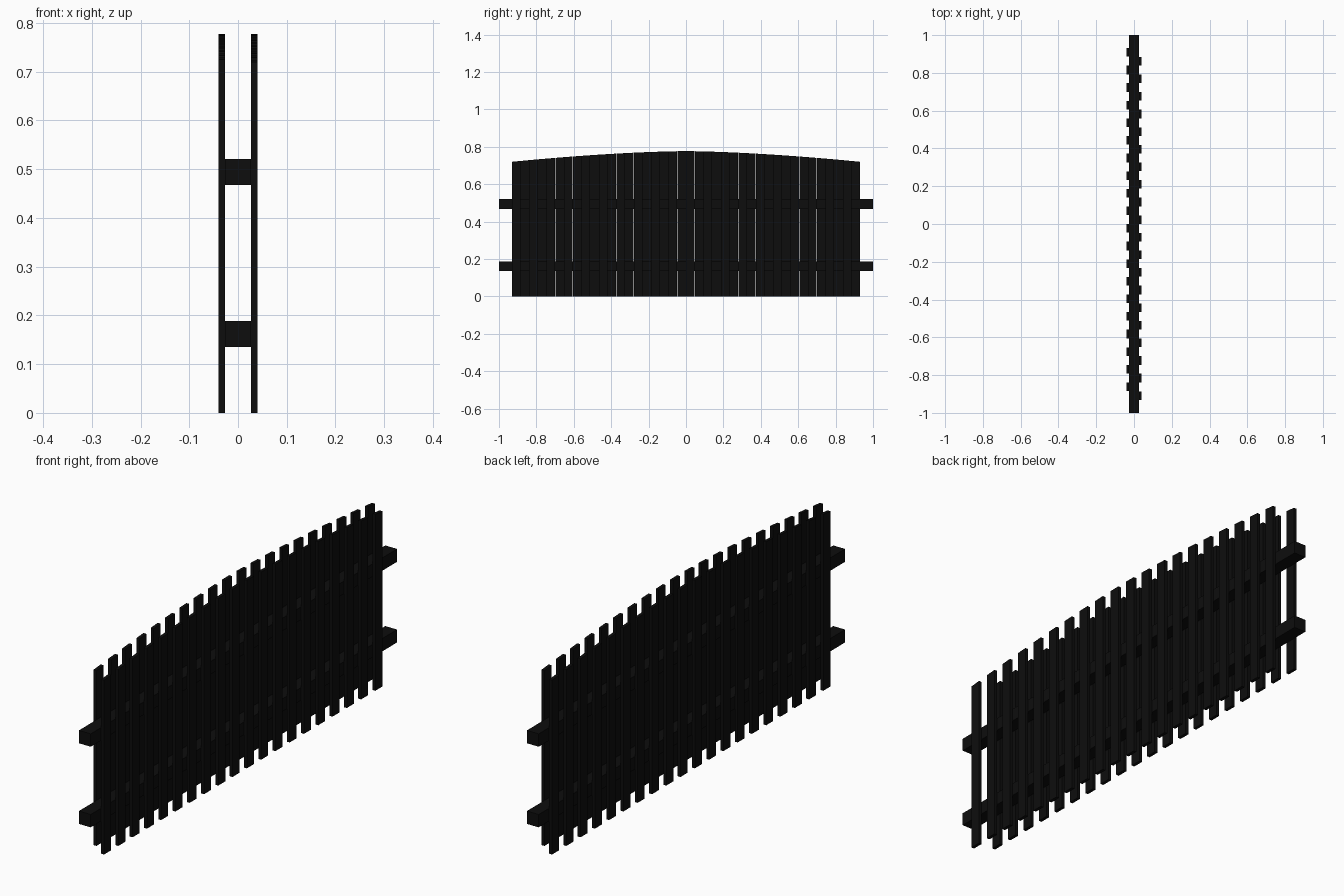
import bpy, bmesh

if "Cube" in bpy.data.objects:
    bpy.data.objects.remove(bpy.data.objects["Cube"])

mat = bpy.data.materials.new("dark_wood")
mat.diffuse_color = (0.004, 0.004, 0.004, 1)
mat.use_nodes = True
mat.node_tree.nodes["Principled BSDF"].inputs["Base Color"].default_value = mat.diffuse_color


def block(name, x0, x1, y0, y1, z0, top):
    """Box whose upper edge follows top(y)."""
    bm = bmesh.new()
    bmesh.ops.create_cube(bm, size=1)
    for v in bm.verts:
        x, y, z = v.co
        ny = y1 if y > 0 else y0
        v.co = (x1 if x > 0 else x0, ny, top(ny) if z > 0 else z0)
    me = bpy.data.meshes.new(name)
    bm.to_mesh(me)
    bm.free()
    me.materials.append(mat)
    ob = bpy.data.objects.new(name, me)
    bpy.context.collection.objects.link(ob)
    return ob


HALF = 0.932          # half length of the picketed stretch
COUNT = 40            # pickets, alternating between both faces
PITCH = 2 * HALF / COUNT
GAP = 0.0004


def arch(y):
    return 0.777 - 0.057 * (abs(y) / HALF) ** 1.6


# two horizontal rails
for name, z0, z1 in (("lower_rail", 0.135, 0.188), ("upper_rail", 0.468, 0.521)):
    block(name, -0.027, 0.027, -1, 1, z0, lambda y, z=z1: z)

# pickets, even ones on the +x face and odd ones on the -x face
for i in range(COUNT):
    y0 = -HALF + i * PITCH
    x0, x1 = (0.027, 0.04) if i % 2 == 0 else (-0.04, -0.027)
    side = "right" if i % 2 == 0 else "left"
    block(f"{side}_picket_{i // 2 + 1}", x0, x1, y0 + GAP, y0 + PITCH - GAP, 0, arch)
